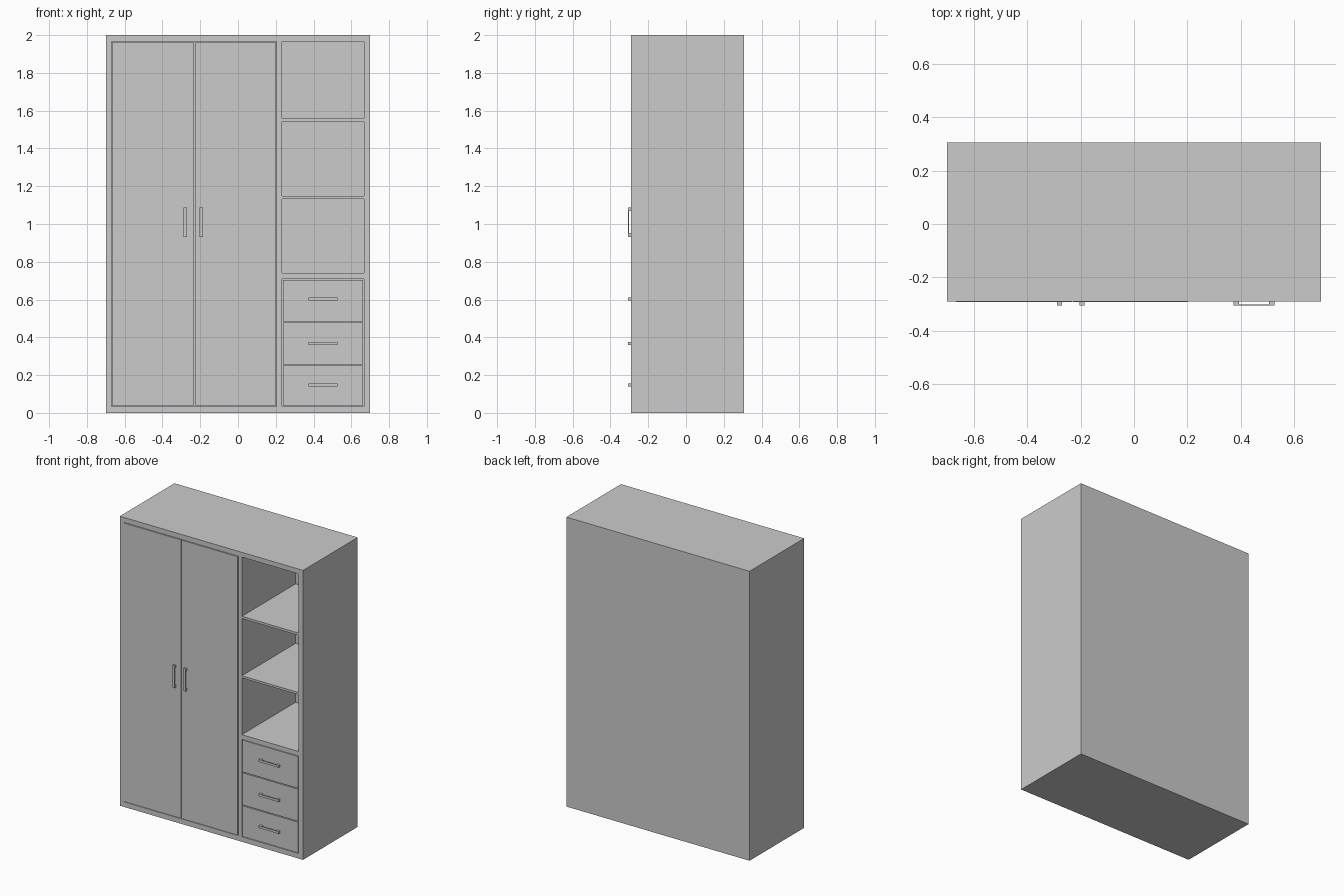
import bpy, bmesh

if "Cube" in bpy.data.objects:
    bpy.data.objects.remove(bpy.data.objects["Cube"])

FRONT, BACK = -0.29, 0.306
GRIP = -0.306            # outermost face of the handles


def add_box(bm, x0, x1, y0, y1, z0, z1):
    verts = bmesh.ops.create_cube(bm, size=1)["verts"]
    for v in verts:
        v.co.x = x1 if v.co.x > 0 else x0
        v.co.y = y1 if v.co.y > 0 else y0
        v.co.z = z1 if v.co.z > 0 else z0


def finish(bm, name):
    bmesh.ops.recalc_face_normals(bm, faces=bm.faces)
    mesh = bpy.data.meshes.new(name)
    bm.to_mesh(mesh)
    bm.free()
    obj = bpy.data.objects.new(name, mesh)
    bpy.context.collection.objects.link(obj)
    return obj


def boxes(name, *dims):
    bm = bmesh.new()
    for d in dims:
        add_box(bm, *d)
    return finish(bm, name)


def handle(name, x, z, length, width, y_base, upright):
    """U-shaped pull: two posts joined by a thin bar."""
    h, post, bar = length / 2, 0.02, 0.004
    profile = [(-h, y_base), (-h, GRIP), (h, GRIP), (h, y_base),
               (h - post, y_base), (h - post, GRIP + bar),
               (-h + post, GRIP + bar), (-h + post, y_base)]
    bm = bmesh.new()

    def place(s, y, w):
        return (x + w, y, z + s) if upright else (x + s, y, z + w)

    face = bm.faces.new([bm.verts.new(place(s, y, -width / 2)) for s, y in profile])
    out = bmesh.ops.extrude_face_region(bm, geom=[face])
    moved = [g for g in out["geom"] if isinstance(g, bmesh.types.BMVert)]
    bmesh.ops.translate(bm, verts=moved, vec=(width, 0, 0) if upright else (0, 0, width))
    return finish(bm, name)


# Carcass: solid block with compartments cut from the front
carcass = boxes("carcass", (-0.7, 0.7, FRONT, BACK, 0, 2))
inner = BACK - 0.009
cavities = [(-0.67, 0.205, 0.035, 1.966)]
cavities += [(0.233, 0.667, z0, z1) for z0, z1 in
             [(0.035, 0.708), (0.74, 1.132), (1.147, 1.542), (1.558, 1.967)]]
cutter = boxes("cavity_cutter", *[(x0, x1, FRONT - 0.1, inner, z0, z1)
                                  for x0, x1, z0, z1 in cavities])
cutter.hide_render = True
mod = carcass.modifiers.new("cavities", "BOOLEAN")
mod.operation, mod.solver, mod.object = "DIFFERENCE", "EXACT", cutter
bpy.context.view_layer.objects.active = carcass
bpy.ops.object.modifier_apply(modifier=mod.name)
bpy.data.objects.remove(cutter)

# Doors, slightly proud of the frame, with upright handles
door_y = FRONT - 0.002
for side, x0, x1, hx in [("left", -0.666, -0.232, -0.279), ("right", -0.228, 0.201, -0.195)]:
    boxes(side + "_door", (x0, x1, door_y, FRONT + 0.018, 0.039, 1.962))
    handle(side + "_door_handle", hx, 1.01, 0.156, 0.018, door_y, True)

# Drawer fronts with level handles
for name, z0, z1, hz in [("lower", 0.039, 0.25, 0.147), ("middle", 0.256, 0.478, 0.367),
                         ("upper", 0.484, 0.704, 0.604)]:
    boxes(name + "_drawer_front", (0.237, 0.661, FRONT, FRONT + 0.02, z0, z1))
    handle(name + "_drawer_handle", 0.449, hz, 0.153, 0.016, FRONT, False)
